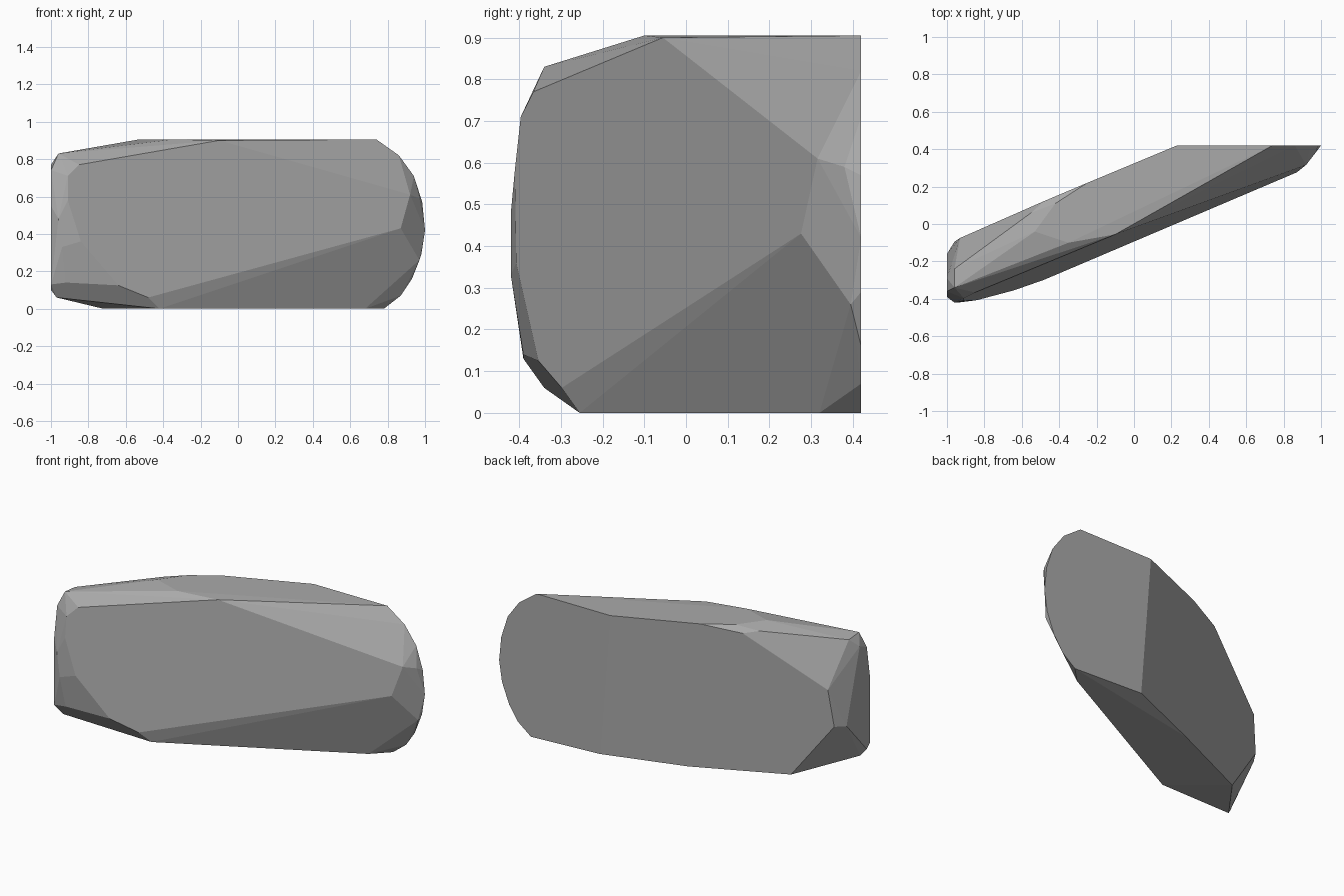
import bpy
import bmesh
import math

default_cube = bpy.data.objects.get("Cube")
if default_cube:
    bpy.data.objects.remove(default_cube, do_unlink=True)


def front_plane(x, z):
    """Point on the broad slanted front face."""
    return (x, 0.395 * x + 0.11 * z - 0.115, z)


def rear_plane(x, z):
    """Point on the broad slanted rear face."""
    return (x, 0.42 + 0.417 * (x - 0.23) + 0.032 * (z - 0.905), z)


def level_plane(height):
    return lambda x, y: (x, y, height)


def back_plane(x, z):
    return (x, 0.42, z)


def end_plane(y, z):
    return (-1, y, z)


# Outlines of the main chipped faces, each drawn flat on its own plane
outlines = [
    (front_plane, [(-.1, .9), (.92, .61), (.87, .43), (-.48, .06), (-.64, .125),
                   (-.84, .36), (-.91, .58), (-.91, .71), (-.85, .77)]),
    (rear_plane, [(-.48, .87), (-.93, .56), (-.96, .33)]),
    (level_plane(0.905), [(-.35, -.1), (-.53, -.04), (-.42, .11), (-.25, .22),
                          (.23, .42), (.74, .42)]),
    (level_plane(0), [(-.42, -.255), (-.72, -.01), (-.18, .235), (.68, .32), (.78, .42)]),
    (back_plane, [(.3, .02), (.86, .82), (.94, .71), (.985, .57), (1, .42),
                  (.98, .29), (.93, .16), (.87, .07), (.82, .03)]),
    (end_plane, [(-.16, .32), (-.29, .77), (-.36, .74), (-.39, .55), (-.39, .13), (-.36, .1)]),
]

# Small chipped corners between the main faces
corners = [(-.96, -.34, .83), (-.96, -.24, .82), (-.55, .06, .88),
           (-.94, -.42, .33), (-.96, -.42, .48), (-.92, -.39, .14),
           (-.97, -.34, .06), (.97, .38, .59), (.97, .395, .26)]

# Wrap the outlines and corners in one convex stone
bm = bmesh.new()
for plane, outline in outlines:
    for a, b in outline:
        bm.verts.new(plane(a, b))
for corner in corners:
    bm.verts.new(corner)
hull = bmesh.ops.convex_hull(bm, input=bm.verts)
unused = {v for v in hull["geom_interior"] + hull["geom_unused"]
          if isinstance(v, bmesh.types.BMVert) and v.is_valid}
bmesh.ops.delete(bm, geom=list(unused), context="VERTS")

# Merge nearly level triangles into clean flat facets
bmesh.ops.dissolve_limit(bm, angle_limit=math.radians(4),
                         verts=bm.verts, edges=bm.edges)
bmesh.ops.recalc_face_normals(bm, faces=bm.faces)

mesh = bpy.data.meshes.new("stone")
bm.to_mesh(mesh)
bm.free()
stone = bpy.data.objects.new("stone", mesh)
bpy.context.collection.objects.link(stone)

# Plain grey stone colour
grey = bpy.data.materials.new("stone_grey")
grey.use_nodes = True
colour = (0.4, 0.4, 0.4, 1)
grey.diffuse_color = colour
grey.node_tree.nodes["Principled BSDF"].inputs["Base Color"].default_value = colour
mesh.materials.append(grey)
